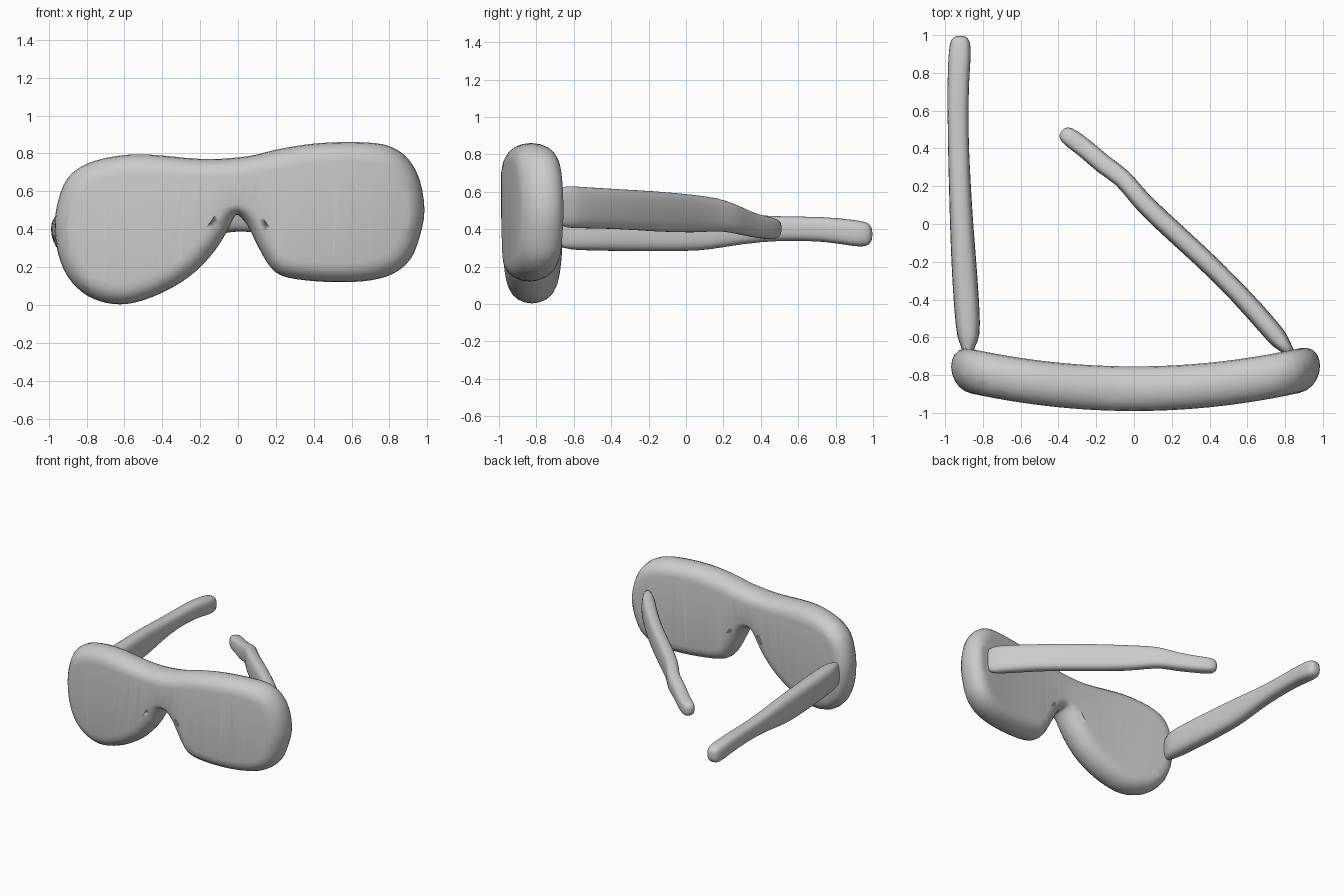
import bpy, bmesh, math
from mathutils import Vector

if "Cube" in bpy.data.objects:
    bpy.data.objects.remove(bpy.data.objects["Cube"])

# Front outline (x, z), starting at the nose notch, running counter-clockwise
OUTLINE = [(0, .475), (.05, .42), (.10, .32), (.15, .23), (.20, .172), (.27, .143),
           (.40, .126), (.55, .12), (.70, .13), (.82, .165), (.91, .24), (.96, .36),
           (.985, .5), (.96, .66), (.90, .77), (.82, .83), (.72, .855), (.55, .86),
           (.38, .85), (.2, .82), (.05, .785), (-.18, .77), (-.48, .795), (-.65, .785),
           (-.80, .745), (-.90, .67), (-.95, .55), (-.968, .42), (-.95, .27), (-.9, .15),
           (-.82, .065), (-.73, .02), (-.62, .003), (-.5, .025), (-.35, .09), (-.22, .18),
           (-.12, .29), (-.06, .385), (-.025, .455)]


def spline(pts, steps):
    """Closed smooth curve through the points."""
    p = [Vector(q) for q in pts]
    n, out = len(p), []
    for i in range(n):
        a, b, c, d = p[i - 1], p[i], p[(i + 1) % n], p[(i + 2) % n]
        for s in range(steps):
            t = s / steps
            out.append(.5 * (2 * b + (c - a) * t + (2 * a - 5 * b + 4 * c - d) * t * t
                             + (3 * b - a - 3 * c + d) * t ** 3))
    return out


def finish(bm, name):
    bmesh.ops.recalc_face_normals(bm, faces=bm.faces)
    for f in bm.faces:
        f.smooth = True
    me = bpy.data.meshes.new(name)
    bm.to_mesh(me)
    bm.free()
    ob = bpy.data.objects.new(name, me)
    bpy.context.collection.objects.link(ob)
    return ob


def loft(bm, rings):
    """Skin between rings of points and cap both ends."""
    vs = [[bm.verts.new(p) for p in r] for r in rings]
    n = len(vs[0])
    for a, b in zip(vs, vs[1:]):
        for i in range(n):
            j = (i + 1) % n
            bm.faces.new((a[i], a[j], b[j], b[i]))
    return [bm.faces.new(vs[0]), bm.faces.new(vs[-1])]


# One-piece front: rounded slab, then bowed backwards at the sides
def make_front():
    edge = spline(OUTLINE, 3)
    n = len(edge)
    radius, half = .10, .118
    inner = []
    for i in range(n):
        t = (edge[(i + 1) % n] - edge[i - 1]).normalized()
        inner.append(edge[i] + Vector((-t.y, t.x)) * radius)
    for _ in range(8):
        inner = [(inner[i - 1] + 2 * inner[i] + inner[(i + 1) % n]) / 4 for i in range(n)]
    rings = []
    for k in range(11):
        a = math.pi * (k / 10 - .5)
        f = math.cos(a) ** .9 if 0 < k < 10 else 0
        ring = [inner[i].lerp(edge[i], f) for i in range(n)]
        rings.append([(q.x, half * math.sin(a), q.y) for q in ring])
    bm = bmesh.new()
    caps = loft(bm, rings)
    bmesh.ops.triangulate(bm, faces=caps)
    for k in range(-9, 10):
        bmesh.ops.bisect_plane(bm, geom=bm.verts[:] + bm.edges[:] + bm.faces[:],
                               plane_co=(k / 10 + .003, 0, 0), plane_no=(1, 0, 0))
    for v in bm.verts:
        v.co.y += -.872 + .125 * v.co.x ** 2
    finish(bm, "glasses_front")


# Temple arm: rounded-rectangle sections (x, y, z_low, z_high, width) along a path
def make_temple(name, stations):
    rings = []
    for i, (x, y, lo, hi, w) in enumerate(stations):
        a = stations[max(i - 1, 0)]
        b = stations[min(i + 1, len(stations) - 1)]
        d = Vector((b[0] - a[0], b[1] - a[1], 0)).normalized()
        side = Vector((-d.y, d.x, 0))
        ring = []
        for k in range(16):
            t = math.tau * k / 16
            c, s = math.cos(t), math.sin(t)
            u = math.copysign(abs(c) ** .7, c) * w / 2
            v = math.copysign(abs(s) ** .7, s) * (hi - lo) / 2
            ring.append(Vector((x, y, (lo + hi) / 2 + v)) + side * u)
        rings.append(ring)
    bm = bmesh.new()
    loft(bm, rings)
    ob = finish(bm, name)
    ob.modifiers.new("smooth", 'SUBSURF').levels = 1
    ob.modifiers["smooth"].render_levels = 1


make_front()
make_temple("left_temple", [
    (-.88, -.72, .31, .48, .05), (-.88, -.655, .30, .49, .065), (-.877, -.62, .29, .50, .105),
    (-.877, -.56, .285, .505, .135), (-.895, -.3, .28, .505, .138), (-.913, 0, .28, .50, .125),
    (-.918, .12, .287, .495, .12), (-.926, .3, .32, .48, .115), (-.932, .5, .34, .468, .11),
    (-.932, .75, .335, .468, .115), (-.922, .9, .305, .45, .122), (-.92, .965, .305, .44, .11),
    (-.92, .988, .325, .42, .075), (-.92, .997, .35, .395, .03)])
make_temple("right_temple", [
    (.84, -.70, .44, .60, .05), (.805, -.655, .41, .63, .065), (.775, -.62, .405, .632, .10),
    (.73, -.565, .403, .628, .11), (.55, -.36, .40, .615, .105), (.35, -.165, .385, .605, .105),
    (.11, .05, .378, .585, .11), (.01, .155, .39, .57, .10), (-.06, .25, .38, .54, .10),
    (-.16, .31, .365, .505, .105), (-.25, .395, .35, .475, .10), (-.34, .46, .342, .462, .105),
    (-.372, .482, .355, .45, .08), (-.385, .492, .38, .425, .035)])
